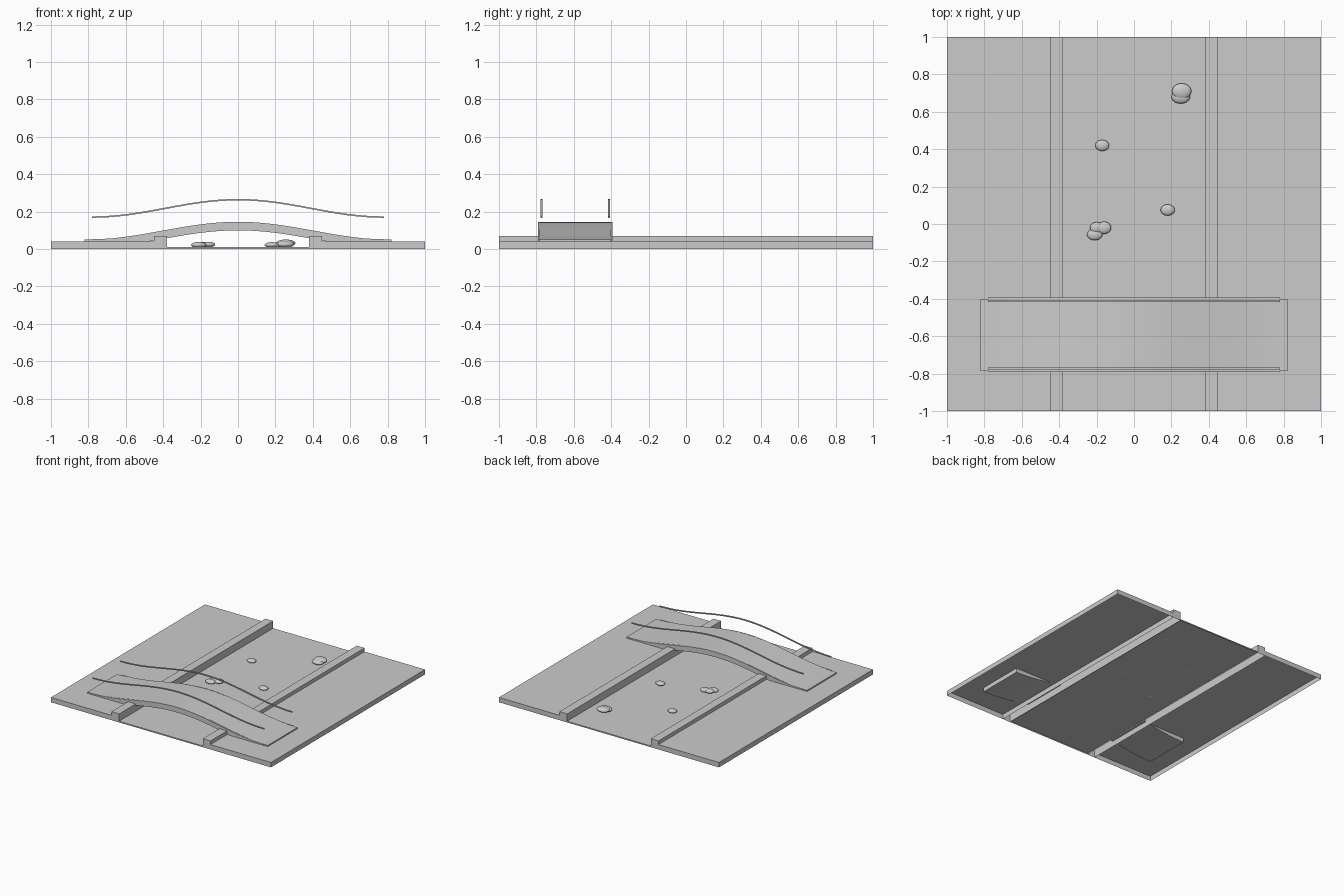
import bpy, bmesh, math

cube = bpy.data.objects.get("Cube")
if cube:
    bpy.data.objects.remove(cube)

GREY = (0.6, 0.6, 0.6, 1.0)
stone = bpy.data.materials.new("plain_grey")
stone.use_nodes = True
stone.diffuse_color = GREY
stone.node_tree.nodes["Principled BSDF"].inputs["Base Color"].default_value = GREY


def finish(name, bm):
    bmesh.ops.recalc_face_normals(bm, faces=bm.faces)
    mesh = bpy.data.meshes.new(name)
    bm.to_mesh(mesh)
    bm.free()
    mesh.materials.append(stone)
    obj = bpy.data.objects.new(name, mesh)
    bpy.context.collection.objects.link(obj)
    return obj


def smooth(obj, degrees):
    bpy.ops.object.select_all(action='DESELECT')
    obj.select_set(True)
    bpy.context.view_layer.objects.active = obj
    bpy.ops.object.shade_smooth_by_angle(angle=math.radians(degrees))


def open_box(name, x0, x1, height):
    """Full-depth slab without an underside."""
    bm = bmesh.new()
    bmesh.ops.create_cube(bm, size=1)
    for v in bm.verts:
        v.co = ((x0 + x1) / 2 + v.co.x * (x1 - x0), v.co.y * 2, (v.co.z + 0.5) * height)
    bmesh.ops.recalc_face_normals(bm, faces=bm.faces)
    under = [f for f in bm.faces if f.normal.z < -0.5]
    bmesh.ops.delete(bm, geom=under, context='FACES_ONLY')
    finish(name, bm)


def arched_bar(name, half_length, base, rise, thick, y0, y1, steps=32):
    """Bar swept along a cosine arch; base is the top height at its ends."""
    bm = bmesh.new()
    rings = []
    for i in range(steps + 1):
        x = half_length * (2 * i / steps - 1)
        z = base + rise * (1 + math.cos(math.pi * x / half_length)) / 2
        corners = ((y0, z - thick), (y1, z - thick), (y1, z), (y0, z))
        rings.append([bm.verts.new((x, y, h)) for y, h in corners])
    for a, b in zip(rings, rings[1:]):
        for k in range(4):
            n = (k + 1) % 4
            bm.faces.new((a[k], a[n], b[n], b[k]))
    bm.faces.new(rings[0])
    bm.faces.new(rings[-1])
    smooth(finish(name, bm), 30)


# Ground: sunken stream bed, raised kerbs and flat banks
open_box("stream_bed", -0.38, 0.38, 0.01)
for side, s in (("left", 1), ("right", -1)):
    open_box(side + "_kerb", *sorted((s * 0.38, s * 0.45)), 0.07)
    open_box(side + "_bank", *sorted((s * 0.45, s)), 0.04)

# Bridge: arched deck, edge trims and floating handrails
arched_bar("bridge_deck", 0.82, 0.05, 0.095, 0.045, -0.785, -0.40)
for side, edge, rail in (("front", -0.787, -0.773), ("back", -0.398, -0.411)):
    arched_bar(side + "_edge_trim", 0.78, 0.053, 0.093, 0.009, edge - 0.004, edge + 0.004)
    arched_bar(side + "_handrail", 0.78, 0.175, 0.093, 0.008, rail - 0.005, rail + 0.005)

# Stream rocks: centre x, y, z and radii
ROCKS = [
    (0.255, 0.71, 0.032, 0.052, 0.042, 0.019),
    (0.25, 0.68, 0.025, 0.05, 0.036, 0.018),
    (-0.17, 0.42, 0.022, 0.037, 0.03, 0.015),
    (0.18, 0.075, 0.022, 0.038, 0.03, 0.015),
    (-0.2, -0.02, 0.024, 0.036, 0.03, 0.015),
    (-0.16, -0.02, 0.024, 0.038, 0.033, 0.015),
    (-0.21, -0.057, 0.022, 0.041, 0.03, 0.016),
]
for i, (x, y, z, rx, ry, rz) in enumerate(ROCKS):
    bm = bmesh.new()
    bmesh.ops.create_uvsphere(bm, u_segments=20, v_segments=12, radius=1)
    for v in bm.verts:
        v.co = (x + v.co.x * rx, y + v.co.y * ry, z + v.co.z * rz)
    smooth(finish(f"stream_rock_{i + 1}", bm), 60)
